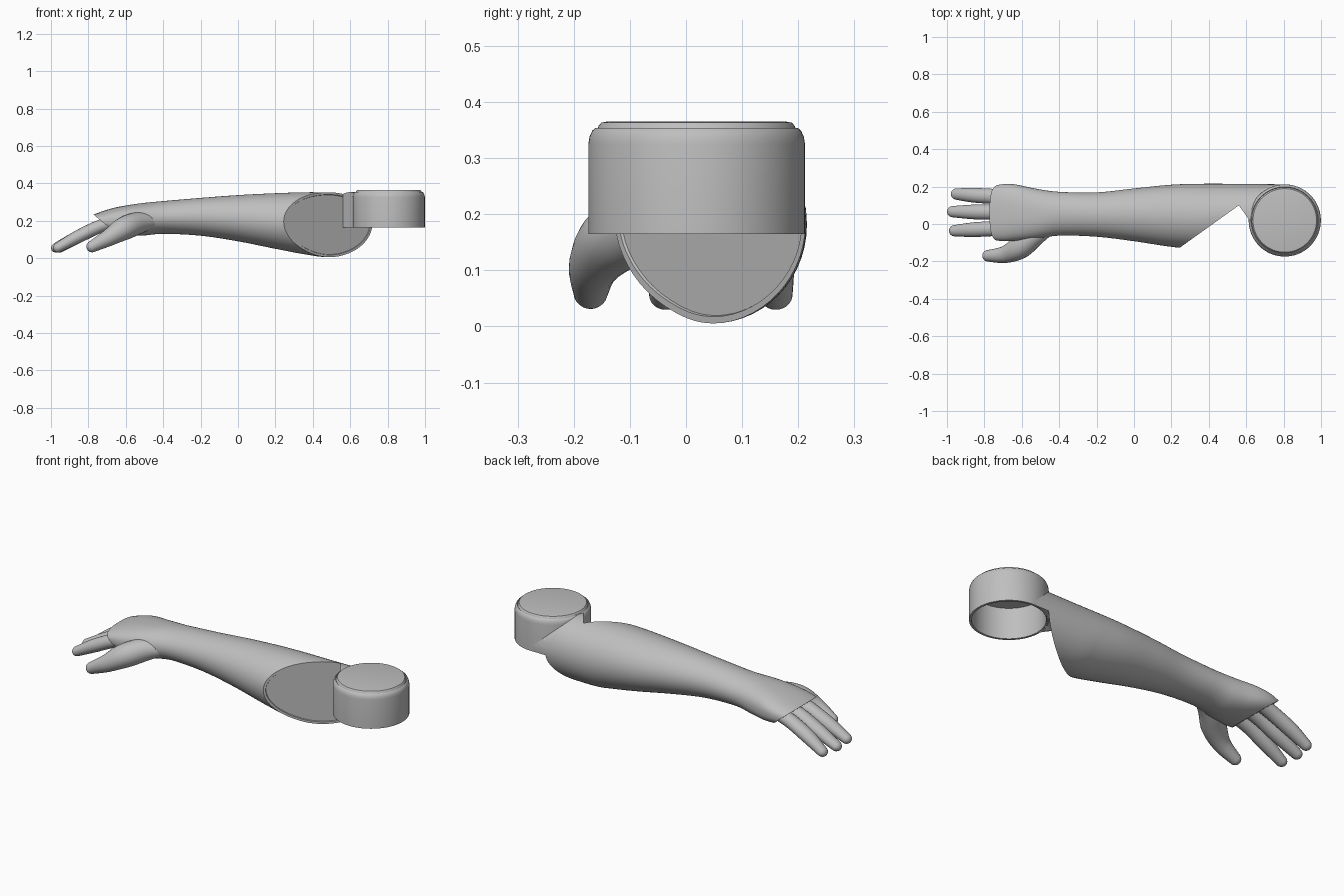
import bpy, bmesh, math
from mathutils import Vector

if "Cube" in bpy.data.objects:
    bpy.data.objects.remove(bpy.data.objects["Cube"])

GREY = bpy.data.materials.new("matte grey")
GREY.use_nodes = True
COLOUR = (0.52, 0.52, 0.52, 1)
GREY.diffuse_color = COLOUR
GREY.node_tree.nodes["Principled BSDF"].inputs["Base Color"].default_value = COLOUR


def finish(bm, name, angle=35):
    bmesh.ops.recalc_face_normals(bm, faces=bm.faces)
    mesh = bpy.data.meshes.new(name)
    bm.to_mesh(mesh)
    bm.free()
    obj = bpy.data.objects.new(name, mesh)
    bpy.context.collection.objects.link(obj)
    mesh.materials.append(GREY)
    bpy.ops.object.select_all(action='DESELECT')
    obj.select_set(True)
    bpy.context.view_layer.objects.active = obj
    bpy.ops.object.shade_smooth_by_angle(angle=math.radians(angle))
    return obj


def smooth_rows(rows, steps):
    """Catmull-Rom interpolation of rows of numbers."""
    pts = [rows[0]] + list(rows) + [rows[-1]]
    out = []
    for a, b, c, d in zip(pts, pts[1:], pts[2:], pts[3:]):
        for i in range(steps):
            t = i / steps
            out.append([q + t * (r - p) / 2 + t * t * (p - 2.5 * q + 2 * r - s / 2)
                        + t ** 3 * (1.5 * (q - r) + (s - p) / 2)
                        for p, q, r, s in zip(a, b, c, d)])
    return out + [list(rows[-1])]


def skin(bm, rings):
    loops = [[bm.verts.new(p) for p in ring] for ring in rings]
    n = len(loops[0])
    for a, b in zip(loops, loops[1:]):
        for i in range(n):
            bm.faces.new((a[i], a[(i + 1) % n], b[(i + 1) % n], b[i]))
    bm.faces.new(loops[0])
    bm.faces.new(loops[-1])


def slice_off(bm, point, normal):
    """Remove what lies on the normal side and cap the cut."""
    cut = bmesh.ops.bisect_plane(bm, geom=bm.verts[:] + bm.edges[:] + bm.faces[:],
                                 plane_co=point, plane_no=normal, clear_outer=True)
    edges = [e for e in cut["geom_cut"] if isinstance(e, bmesh.types.BMEdge)]
    return bmesh.ops.edgeloop_fill(bm, edges=edges)["faces"]


# Arm sections: x, y range, z range
SECTIONS = [
    (-0.82, -0.07, 0.18, 0.16, 0.215), (-0.72, -0.09, 0.21, 0.14, 0.252),
    (-0.64, -0.09, 0.212, 0.125, 0.274), (-0.52, -0.08, 0.188, 0.12, 0.293),
    (-0.4, -0.062, 0.172, 0.13, 0.305), (-0.2, -0.068, 0.169, 0.12, 0.322),
    (0, -0.092, 0.19, 0.09, 0.337), (0.2, -0.122, 0.21, 0.05, 0.347),
    (0.36, -0.135, 0.215, 0.02, 0.352), (0.5, -0.125, 0.215, 0.005, 0.352),
    (0.8, -0.12, 0.212, 0.015, 0.355)]


def arm_body():
    bm = bmesh.new()
    rings = []
    for x, y0, y1, z0, z1 in smooth_rows(SECTIONS, 6):
        # the hand is a little boxier than the forearm
        power = 0.8 if x < -0.6 else min(1, 0.8 + (x + 0.6))
        ring = []
        for i in range(56):
            a = math.tau * i / 56
            c, s = math.cos(a), math.sin(a)
            ring.append((x, (y0 + y1) / 2 + (y1 - y0) / 2 * math.copysign(abs(c) ** power, c),
                         (z0 + z1) / 2 + (z1 - z0) / 2 * math.copysign(abs(s) ** power, s)))
        rings.append(ring)
    skin(bm, rings)
    return bm


ELBOW = Vector((0.24, -0.13, 0))
ELBOW_NORMAL = Vector((0.337, -0.47, 0)).normalized()

# Forearm with slanted elbow face and slanted cuff over the knuckles
bm = arm_body()
slice_off(bm, (-0.775, 0, 0.235), (-0.075, 0, -0.09))
cap = slice_off(bm, ELBOW, ELBOW_NORMAL)
bmesh.ops.recalc_face_normals(bm, faces=bm.faces)
bmesh.ops.inset_region(bm, faces=cap, thickness=0.012, depth=0)
bmesh.ops.inset_region(bm, faces=cap, thickness=0.002, depth=-0.005)
finish(bm, "forearm")

# Neck bridging the back of the forearm to the round cap
DISC = Vector((0.806, 0.019, 0))
bm = arm_body()
slice_off(bm, ELBOW, -ELBOW_NORMAL)
slice_off(bm, (0, 0, 0.165), (0, 0, -1))
slice_off(bm, (0.55, 0.115, 0), (-0.085, -0.06, 0))
neck = finish(bm, "elbow_neck")


def lathe(name, profile):
    bm = bmesh.new()
    verts = [bm.verts.new((r, 0, z)) for r, z in profile]
    edges = [bm.edges.new(p) for p in zip(verts, verts[1:])]
    bmesh.ops.spin(bm, geom=verts + edges, axis=(0, 0, 1), cent=(0, 0, 0),
                   angle=math.tau, steps=72, use_duplicate=False)
    bmesh.ops.remove_doubles(bm, verts=bm.verts, dist=0.0001)
    obj = finish(bm, name)
    obj.location = DISC
    return obj


# Hollow round cap with a seam around its lid
lathe("round_cap", [
    (0, 0.335), (0.181, 0.335), (0.181, 0.165), (0.193, 0.165), (0.193, 0.325),
    (0.191, 0.338), (0.186, 0.349), (0.180, 0.354), (0.177, 0.350), (0.175, 0.357),
    (0.170, 0.363), (0.160, 0.365), (0, 0.365)])
hollow = lathe("hollow_cutter", [(0, 0.1), (0.182, 0.1), (0.182, 0.336), (0, 0.336)])
hollow.hide_render = True
hollow.hide_viewport = True
mod = neck.modifiers.new("hollow", 'BOOLEAN')
mod.operation = 'DIFFERENCE'
mod.object = hollow


def digit(name, path, flat=1.0):
    """Tapered tube through (x, y, z, radius) with a rounded tip."""
    rows = smooth_rows(path, 6)
    tip, before = Vector(rows[-1][:3]), Vector(rows[-2][:3])
    heading, radius = (tip - before).normalized(), rows[-1][3]
    for i in range(1, 7):
        a = i / 6 * math.radians(86)
        rows.append([*(tip + heading * radius * math.sin(a)), radius * math.cos(a)])
    rings = []
    for i, row in enumerate(rows):
        a, b = rows[max(i - 1, 0)], rows[min(i + 1, len(rows) - 1)]
        along = (Vector(b[:3]) - Vector(a[:3])).normalized()
        side = along.cross(Vector((0, 0, 1))).normalized()
        up = side.cross(along)
        rings.append([Vector(row[:3]) + row[3] * (side * math.cos(math.tau * k / 24)
                      + up * flat * math.sin(math.tau * k / 24)) for k in range(24)])
    bm = bmesh.new()
    skin(bm, rings)
    finish(bm, name, 50)


# Three fingers and the thumb
for name, y, tip_y, reach in (("outer_finger", 0.148, 0.16, -0.95),
                              ("middle_finger", 0.063, 0.066, -0.97),
                              ("index_finger", -0.025, -0.036, -0.96)):
    digit(name, [(-0.66, y, 0.195, 0.04), (-0.75, y, 0.165, 0.04),
                 (-0.86, (y + tip_y) / 2, 0.112, 0.039), (reach, tip_y, 0.057, 0.03)], 0.88)

digit("thumb", [(-0.44, -0.015, 0.2, 0.035), (-0.53, -0.06, 0.188, 0.058),
                (-0.61, -0.125, 0.158, 0.062), (-0.69, -0.163, 0.11, 0.046),
                (-0.78, -0.17, 0.062, 0.031)])
